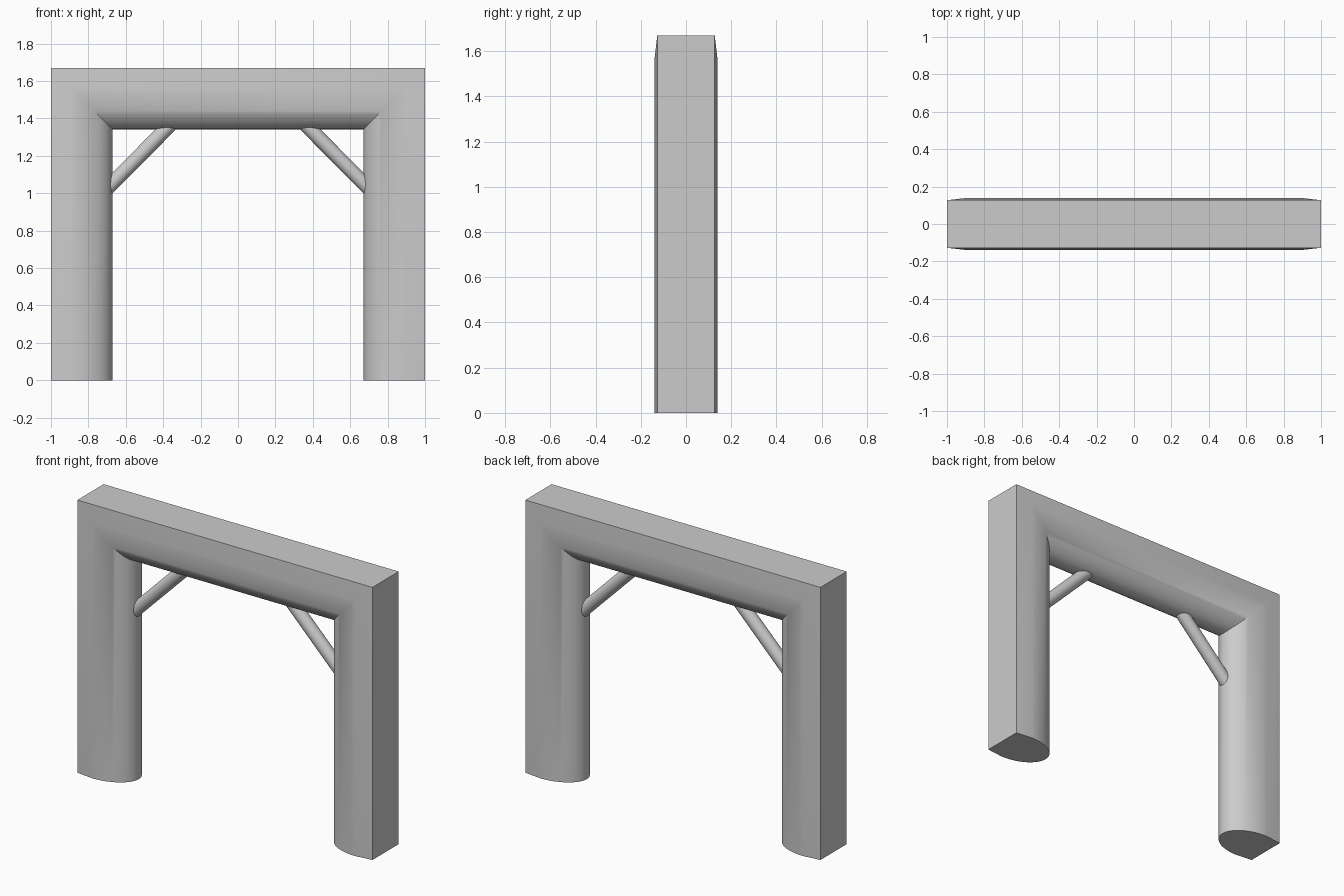
import bpy, bmesh, math
from mathutils import Vector

if "Cube" in bpy.data.objects:
    bpy.data.objects.remove(bpy.data.objects["Cube"])

H, C, A, B = 1.67, 0.11, 0.218, 0.14   # height, ellipse centre depth, half axes


def finish(ob, angle):
    bpy.ops.object.select_all(action='DESELECT')
    bpy.context.view_layer.objects.active = ob
    ob.select_set(True)
    bpy.ops.object.shade_smooth_by_angle(angle=math.radians(angle))


# Cross-section: flat outer face, flaring to an elliptical inner side (depth, y)
N = 32
profile = [(0, -0.127)]
for i in range(N + 1):
    t = -math.pi / 2 + math.pi * i / N
    profile.append((C + A * math.cos(t), B * math.sin(t)))
profile.append((0, 0.127))

# Frame: section swept along the posts and beam with mitred corners
stations = [((-1, 0), (1, 0)), ((-1, H), (1, -1)), ((1, H), (-1, -1)), ((1, 0), (-1, 0))]
bm = bmesh.new()
rings = [[bm.verts.new((ox + d * dx, y, oz + d * dz)) for d, y in profile]
         for (ox, oz), (dx, dz) in stations]
n = len(profile)
for r0, r1 in zip(rings, rings[1:]):
    for i in range(n):
        j = (i + 1) % n
        bm.faces.new((r0[i], r0[j], r1[j], r1[i]))
bm.faces.new(rings[0])
bm.faces.new(rings[-1])
bmesh.ops.recalc_face_normals(bm, faces=bm.faces[:])
mesh = bpy.data.meshes.new("arch_frame")
bm.to_mesh(mesh)
bm.free()
frame = bpy.data.objects.new("arch_frame", mesh)
bpy.context.collection.objects.link(frame)
finish(frame, 30)

# Diagonal round braces in the upper corners
for side, name in ((-1, "left_brace"), (1, "right_brace")):
    p = Vector((side * 0.70, 0, 1.025))
    q = Vector((side * 0.355, 0, 1.373))
    v = q - p
    bpy.ops.mesh.primitive_cylinder_add(vertices=32, radius=0.039, depth=v.length,
                                        location=(p + q) / 2,
                                        rotation=v.to_track_quat('Z', 'Y').to_euler())
    brace = bpy.context.object
    brace.name = name
    finish(brace, 30)
